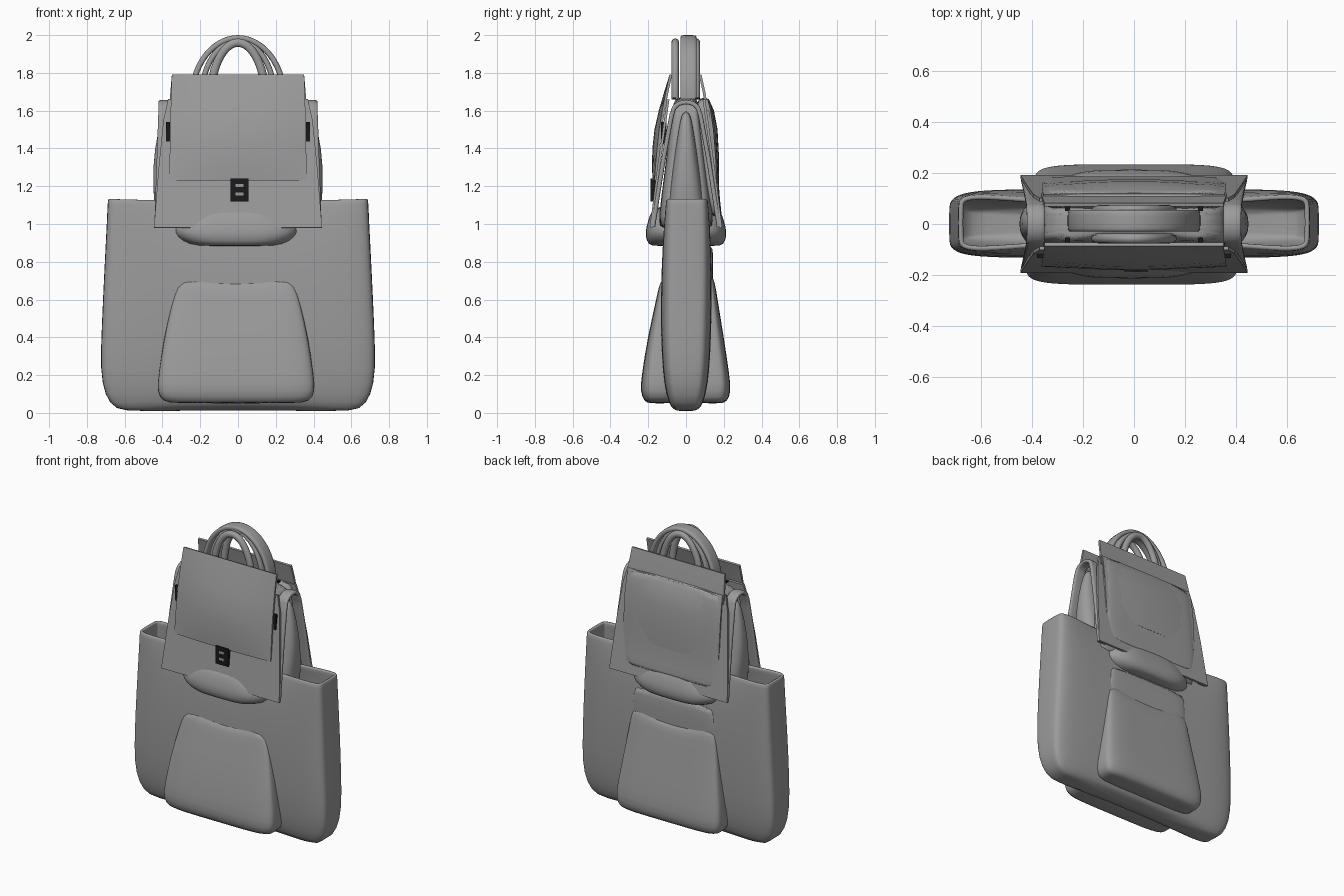
import bpy, bmesh, math
from mathutils import Vector

if "Cube" in bpy.data.objects:
    bpy.data.objects.remove(bpy.data.objects["Cube"])


def material(name, v):
    m = bpy.data.materials.new(name)
    m.diffuse_color = (v, v, v, 1)
    m.use_nodes = True
    m.node_tree.nodes["Principled BSDF"].inputs["Base Color"].default_value = m.diffuse_color
    return m


black = material("black_metal", 0.01)
leather = material("dark_grey_leather", 0.33)


def finish(name, bm, angle=40, mat=leather):
    bmesh.ops.recalc_face_normals(bm, faces=bm.faces)
    me = bpy.data.meshes.new(name)
    bm.to_mesh(me)
    bm.free()
    me.shade_smooth()
    me.set_sharp_from_angle(angle=math.radians(angle))
    me.materials.append(mat)
    ob = bpy.data.objects.new(name, me)
    bpy.context.collection.objects.link(ob)
    return ob


def skin(bm, rings):
    for a, b in zip(rings, rings[1:]):
        for i in range(len(a)):
            j = (i + 1) % len(a)
            bm.faces.new((a[i], a[j], b[j], b[i]))


def loft(name, rows, e=5, n=48, cx=0, open_top=False):
    """Soft body from rows (z, half width, centre y, half depth, z bend, pinch)."""
    bm = bmesh.new()
    rings = []
    for row in rows:
        z, hx, cy, hy, bend, pinch = tuple(row) + (0,) * (6 - len(row))
        ring = []
        for i in range(n):
            a = 2 * math.pi * i / n
            c, s = math.cos(a), math.sin(a)
            u = math.copysign(abs(c) ** (2 / e), c)
            v = math.copysign(abs(s) ** (2 / e), s)
            ring.append(bm.verts.new((cx + hx * u, cy + hy * v * (1 - pinch * (1 - u * u)),
                                      z + bend * u * u)))
        rings.append(ring)
    skin(bm, rings)
    bm.faces.new(rings[0])
    if not open_top:
        bm.faces.new(rings[-1])
    ob = finish(name, bm, 180)
    if open_top:
        s = ob.modifiers.new("wall", 'SOLIDIFY')
        s.thickness = 0.02
        s.offset = -1
    m = ob.modifiers.new("soft", 'SUBSURF')
    m.levels = m.render_levels = 1
    return ob


def panel(name, rows, t=0.014, n=16):
    """Thin sheet from rows (z, half width, y, bulge in y)."""
    bm = bmesh.new()
    g = [[bm.verts.new((hx * (2 * i / n - 1), y + b * (1 - (2 * i / n - 1) ** 2), z))
          for i in range(n + 1)] for z, hx, y, b in rows]
    for a, b in zip(g, g[1:]):
        for i in range(n):
            bm.faces.new((a[i], a[i + 1], b[i + 1], b[i]))
    ob = finish(name, bm)
    s = ob.modifiers.new("thickness", 'SOLIDIFY')
    s.thickness = t
    s.offset = 0
    ob.modifiers.new("crisp_edges", 'EDGE_SPLIT').split_angle = math.radians(40)
    return ob


def sweep(name, path, width, t, place, e=4, n=16):
    """Ribbon along a 2D path; place maps (along, across, z) to world."""
    bm = bmesh.new()
    rings = []
    pts = [Vector(p) for p in path]
    for k, p in enumerate(pts):
        d = (pts[min(k + 1, len(pts) - 1)] - pts[max(k - 1, 0)]).normalized()
        nrm = Vector((-d.y, d.x))
        ring = []
        for i in range(n):
            a = 2 * math.pi * (i + 0.5) / n
            c, s = math.cos(a), math.sin(a)
            u = math.copysign(abs(c) ** (2 / e), c) * t / 2
            v = math.copysign(abs(s) ** (2 / e), s) * width / 2
            q = p + nrm * u
            ring.append(bm.verts.new(place(q.x, v, q.y)))
        rings.append(ring)
    skin(bm, rings)
    bm.faces.new(rings[0])
    bm.faces.new(rings[-1])
    return finish(name, bm, 60)


def box(name, c, s, mat=leather):
    bm = bmesh.new()
    bmesh.ops.create_cube(bm, size=1)
    for v in bm.verts:
        v.co = Vector(c) + Vector([v.co[i] * s[i] for i in range(3)])
    return finish(name, bm, 30, mat)


def arch(hw, z0, z1, n=28):
    return [(-hw * math.cos(math.pi * i / n), z0 + (z1 - z0) * math.sin(math.pi * i / n))
            for i in range(n + 1)]


# Large open tote
loft("tote_body", [
    (0.028, 0.54, 0, 0.05, -0.02), (0.036, 0.65, 0, 0.08, -0.022), (0.09, 0.705, 0, 0.105),
    (0.22, 0.73, 0, 0.125), (0.45, 0.722, 0, 0.135), (0.75, 0.708, 0.003, 0.135),
    (1.0, 0.695, 0.005, 0.132, 0, 0.12), (1.11, 0.69, 0.005, 0.13, 0.01, 0.35),
    (1.125, 0.688, 0.005, 0.128, 0.01, 0.38)], e=7, n=56, open_top=True)

# Wedge pockets on the tote
loft("front_pocket", [
    (0.05, 0.33, -0.14, 0.055), (0.06, 0.39, -0.14, 0.08), (0.11, 0.42, -0.14, 0.103),
    (0.2, 0.412, -0.14, 0.095), (0.4, 0.382, -0.125, 0.078), (0.58, 0.34, -0.115, 0.047),
    (0.66, 0.31, -0.11, 0.036, 0.015), (0.68, 0.27, -0.11, 0.022, 0.035)], e=5, cx=-0.01)
loft("back_pocket", [
    (0.05, 0.33, 0.14, 0.05), (0.06, 0.37, 0.14, 0.078), (0.11, 0.395, 0.14, 0.099),
    (0.2, 0.39, 0.14, 0.09), (0.4, 0.36, 0.125, 0.075), (0.6, 0.33, 0.115, 0.052),
    (0.68, 0.315, 0.11, 0.045, 0.03), (0.69, 0.28, 0.11, 0.03, 0.05)], e=5)
loft("back_pocket_band", [
    (0.6, 0.31, 0.115, 0.025), (0.7, 0.31, 0.115, 0.028), (0.86, 0.3, 0.115, 0.03),
    (0.88, 0.29, 0.115, 0.02)], e=6)

# Upper bag core and its rounded base
loft("bag_body", [
    (0.97, 0.40, 0, 0.14), (1.0, 0.41, 0, 0.15), (1.3, 0.385, 0, 0.11),
    (1.6, 0.355, 0, 0.075), (1.68, 0.34, 0, 0.06)], e=7)
loft("bag_base", [
    (0.883, 0.18, 0, 0.17), (0.89, 0.26, 0, 0.198), (0.93, 0.325, 0, 0.215),
    (0.98, 0.345, 0, 0.213), (1.05, 0.27, 0, 0.19), (1.10, 0.15, 0, 0.17)], e=3.5, cx=-0.01)

# Flared stiff panels, front and back
for nm, s in (("front", -1), ("back", 1)):
    panel(nm + "_panel", [(0.98, 0.445, s * 0.185, 0), (1.3, 0.42, s * 0.145, 0),
                          (1.55, 0.395, s * 0.11, 0), (1.66, 0.37, s * 0.095, 0)])

# Front closing flap with a small slot line
panel("front_flap", [
    (1.23, 0.362, -0.16, -0.01), (1.3, 0.362, -0.155, -0.018), (1.4, 0.36, -0.146, -0.025),
    (1.5, 0.358, -0.135, -0.025), (1.6, 0.356, -0.119, -0.018), (1.7, 0.353, -0.10, -0.008),
    (1.79, 0.35, -0.08, 0)])
box("flap_slot", (0.055, -0.116, 1.675), (0.07, 0.008, 0.007))

# Back top strip and padded back compartment
panel("back_top_strip", [(1.6, 0.365, 0.112, 0), (1.7, 0.358, 0.095, 0), (1.79, 0.35, 0.075, 0)])
loft("back_compartment", [
    (1.04, 0.30, 0.165, 0.02), (1.05, 0.34, 0.163, 0.027), (1.15, 0.36, 0.143, 0.033),
    (1.3, 0.36, 0.128, 0.042), (1.5, 0.355, 0.11, 0.05), (1.63, 0.35, 0.095, 0.042),
    (1.67, 0.33, 0.095, 0.025)], e=6)
panel("back_compartment_flap", [
    (1.22, 0.358, 0.158, 0.012), (1.35, 0.36, 0.152, 0.018), (1.5, 0.36, 0.14, 0.022),
    (1.6, 0.358, 0.125, 0.018), (1.66, 0.355, 0.11, 0.006)], t=0.01)

# Side parts: arched strap, soft gusset, black buckle
leg = [(0.175, 0.985), (0.15, 1.15), (0.118, 1.35), (0.085, 1.53), (0.075, 1.58)]
top = [(0.07 * math.cos(a * math.pi / 12), 1.59 + 0.055 * math.sin(a * math.pi / 12))
       for a in range(13)]
strap = leg + top + [(-y, z) for y, z in reversed(leg)]
for nm, s in (("left", -1), ("right", 1)):
    sweep(nm + "_strap", strap, 0.07, 0.024,
          lambda a, w, z, s=s: (s * (0.385 + w + 0.035 * (1.65 - z)), a, z))
    loft(nm + "_gusset", [
        (0.97, 0.07, 0, 0.10), (1.1, 0.085, 0, 0.095), (1.3, 0.095, 0, 0.07),
        (1.5, 0.065, 0, 0.04), (1.6, 0.03, 0, 0.02)], e=2.5, n=24, cx=s * 0.36)
    box(nm + "_buckle", (s * 0.37, -0.118, 1.48), (0.022, 0.03, 0.12), black)

# Front clasp
box("clasp_plate", (0.008, -0.172, 1.18), (0.095, 0.03, 0.12), black)
for i, z in enumerate((1.16, 1.205)):
    box("clasp_window_%d" % i, (0.008, -0.186, z), (0.04, 0.006, 0.016))

# Carry handles: one broad arch and slimmer ones inside and beside it
sweep("broad_handle", arch(0.245, 1.66, 1.985), 0.085, 0.03, lambda a, w, z: (a, 0.013 + w, z))
sweep("middle_handle", arch(0.195, 1.66, 1.97), 0.085, 0.03, lambda a, w, z: (a, 0.013 + w, z))
for nm, y in (("front", -0.057), ("back", 0.055)):
    sweep(nm + "_handle", arch(0.145, 1.66, 1.96), 0.04, 0.045,
          lambda a, w, z, y=y: (a, y + w, z), e=2)
    for s in (-1, 1):
        box(nm + "_handle_stud", (s * 0.26, y * 1.1, 1.665), (0.02, 0.02, 0.012), black)
